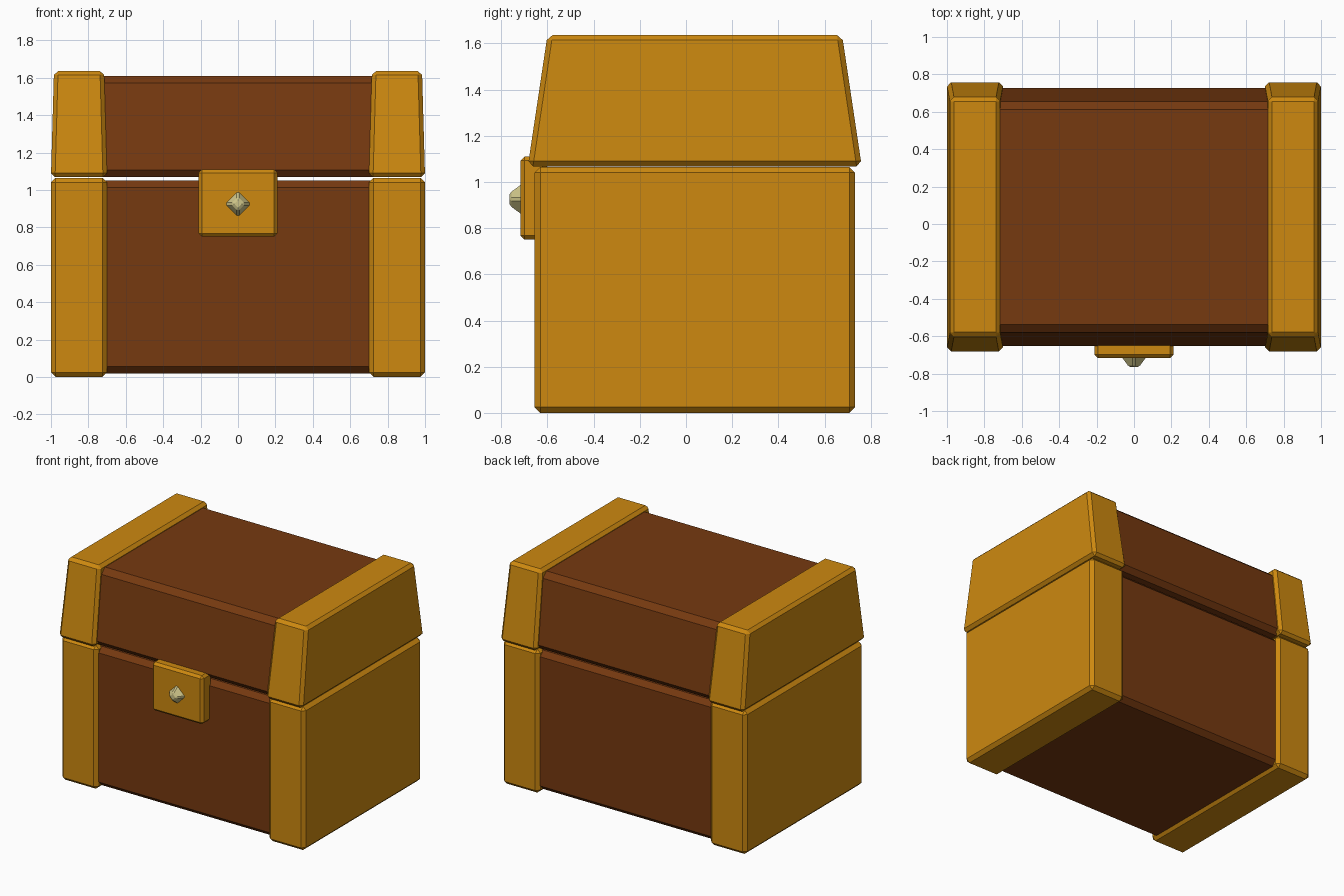
import bpy, bmesh, math

cube = bpy.data.objects.get("Cube")
if cube:
    bpy.data.objects.remove(cube)

MID_Y = 0.038  # depth centre of the chest


def material(name, rgb):
    mat = bpy.data.materials.new(name)
    mat.use_nodes = True
    mat.diffuse_color = (*rgb, 1)
    mat.node_tree.nodes["Principled BSDF"].inputs["Base Color"].default_value = (*rgb, 1)
    return mat


gold = material("gold trim", (0.61, 0.25, 0.005))
wood = material("brown wood", (0.18, 0.041, 0.005))
pale = material("pale brass", (0.62, 0.56, 0.25))


def finish(name, bm, mat, bevel):
    bmesh.ops.recalc_face_normals(bm, faces=bm.faces)
    mesh = bpy.data.meshes.new(name)
    bm.to_mesh(mesh)
    bm.free()
    mesh.materials.append(mat)
    obj = bpy.data.objects.new(name, mesh)
    bpy.context.collection.objects.link(obj)
    mod = obj.modifiers.new("chamfer", 'BEVEL')
    mod.width = bevel
    mod.segments = 1
    mod.limit_method = 'NONE'
    return obj


def block(name, mat, x, y, z0, z1, low, high, bevel):
    """Chamfered block; low and high are the half sizes (x, y) at z0 and z1."""
    bm = bmesh.new()
    bmesh.ops.create_cube(bm, size=2)
    for v in bm.verts:
        half, z = (high, z1) if v.co.z > 0 else (low, z0)
        v.co = (x + v.co.x * half[0], y + v.co.y * half[1], z)
    return finish(name, bm, mat, bevel)


# Wooden body and lid
block("wooden_body", wood, 0, MID_Y, 0.02, 1.05, (0.85, 0.67), (0.85, 0.67), 0.036)
block("wooden_lid", wood, 0, MID_Y, 1.07, 1.61, (0.85, 0.695), (0.85, 0.612), 0.038)

# Gold end bands on both sides
for side, sx in (("left", 1), ("right", -1)):
    block(side + "_body_band", gold, sx * 0.85, MID_Y, 0, 1.065,
          (0.15, 0.694), (0.15, 0.694), 0.025)
    block(side + "_lid_band", gold, sx * 0.85, MID_Y, 1.068, 1.636,
          (0.15, 0.723), (0.134, 0.638), 0.022)

# Lock plate on the front
block("lock_plate", gold, 0, -0.66, 0.75, 1.11, (0.21, 0.057), (0.21, 0.057), 0.018)

# Diamond stud on the lock plate
bm = bmesh.new()
bmesh.ops.create_cone(bm, cap_ends=True, segments=4, radius1=0.078, radius2=0.034, depth=0.06)
stud = finish("lock_stud", bm, pale, 0.009)
stud.rotation_euler.x = math.pi / 2
stud.location = (0, -0.734, 0.925)
